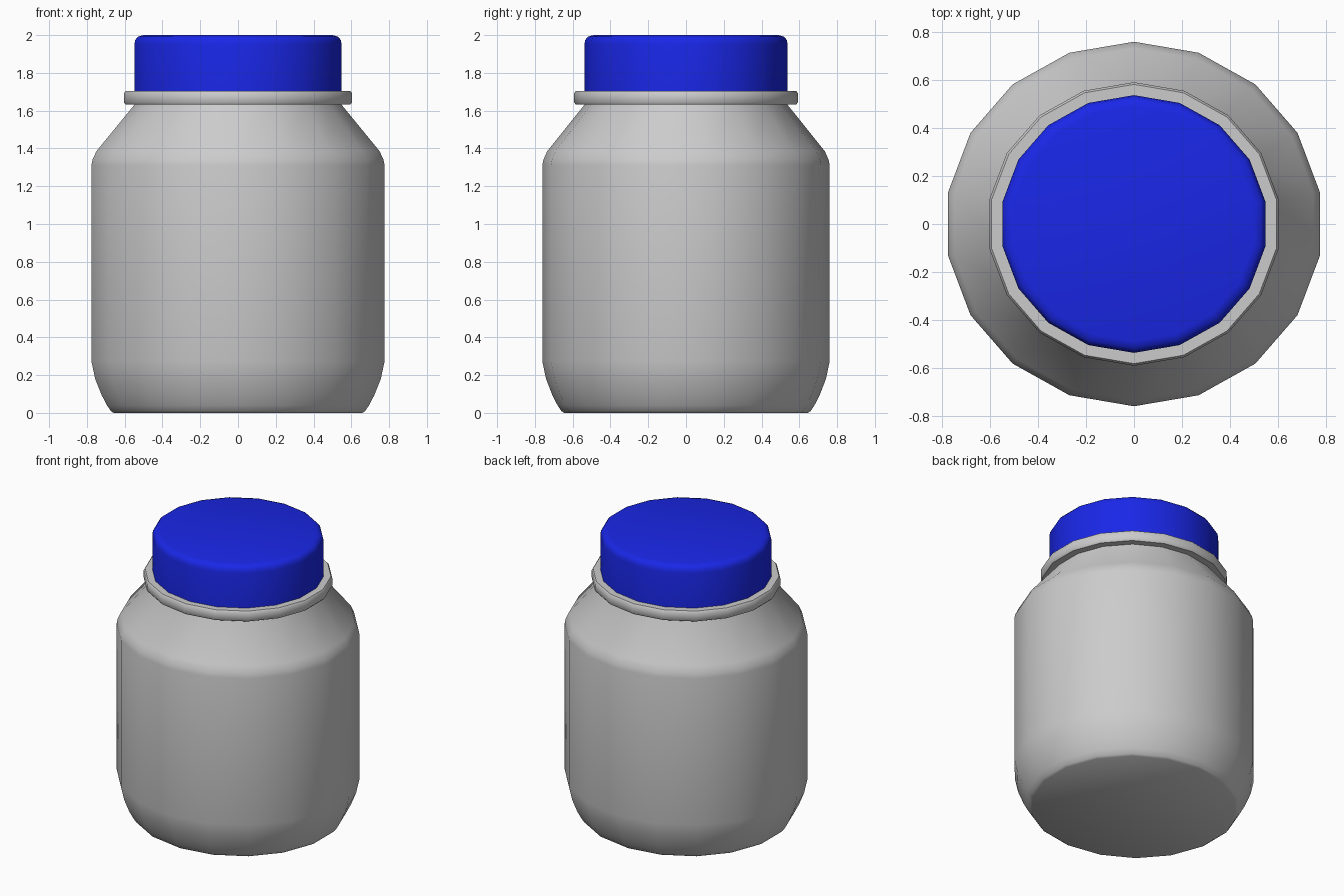
import bpy, bmesh, math

if "Cube" in bpy.data.objects:
    bpy.data.objects.remove(bpy.data.objects["Cube"])

SIDES = 18
X_STRETCH = 1.036  # the jar is slightly wider than deep


def lathe(name, profile, closed=False, color=None):
    """Revolve (radius, z) points; open profiles are capped at both ends."""
    bm = bmesh.new()
    rings = []
    for r, z in profile:
        ring = []
        for i in range(SIDES):
            a = math.pi / 2 + 2 * math.pi * i / SIDES
            ring.append(bm.verts.new((r * math.cos(a) * X_STRETCH, r * math.sin(a), z)))
        rings.append(ring)
    pairs = list(zip(rings, rings[1:]))
    if closed:
        pairs.append((rings[-1], rings[0]))
    else:
        bm.faces.new(rings[0][::-1])
        bm.faces.new(rings[-1])
    for a, b in pairs:
        for i in range(SIDES):
            j = (i + 1) % SIDES
            bm.faces.new((a[i], a[j], b[j], b[i]))
    bmesh.ops.recalc_face_normals(bm, faces=bm.faces)
    mesh = bpy.data.meshes.new(name)
    bm.to_mesh(mesh)
    bm.free()
    obj = bpy.data.objects.new(name, mesh)
    bpy.context.collection.objects.link(obj)
    if color:
        mat = bpy.data.materials.new(name + "_colour")
        mat.diffuse_color = color
        mat.use_nodes = True
        mat.node_tree.nodes["Principled BSDF"].inputs["Base Color"].default_value = mat.diffuse_color
        mesh.materials.append(mat)
    bpy.ops.object.select_all(action='DESELECT')
    obj.select_set(True)
    bpy.context.view_layer.objects.active = obj
    bpy.ops.object.shade_smooth_by_angle(angle=math.radians(40))
    return obj


# Jar body with rounded foot and sloping shoulder
lathe("jar_body", [(0.645, 0), (0.66, 0.01), (0.68, 0.04), (0.708, 0.095),
                   (0.741, 0.18), (0.761, 0.275), (0.761, 1.31), (0.755, 1.34),
                   (0.735, 1.385), (0.537, 1.632), (0.53, 1.70)])

# Collar ring around the neck
lathe("neck_collar", [(0.50, 1.632), (0.583, 1.632), (0.592, 1.643),
                      (0.592, 1.692), (0.583, 1.705), (0.50, 1.705)], closed=True)

# Blue screw cap with a rounded top edge
lathe("cap", [(0.538, 1.70), (0.538, 1.95), (0.533, 1.975),
              (0.519, 1.992), (0.49, 2.0)], color=(0.01, 0.02, 0.8, 1))
